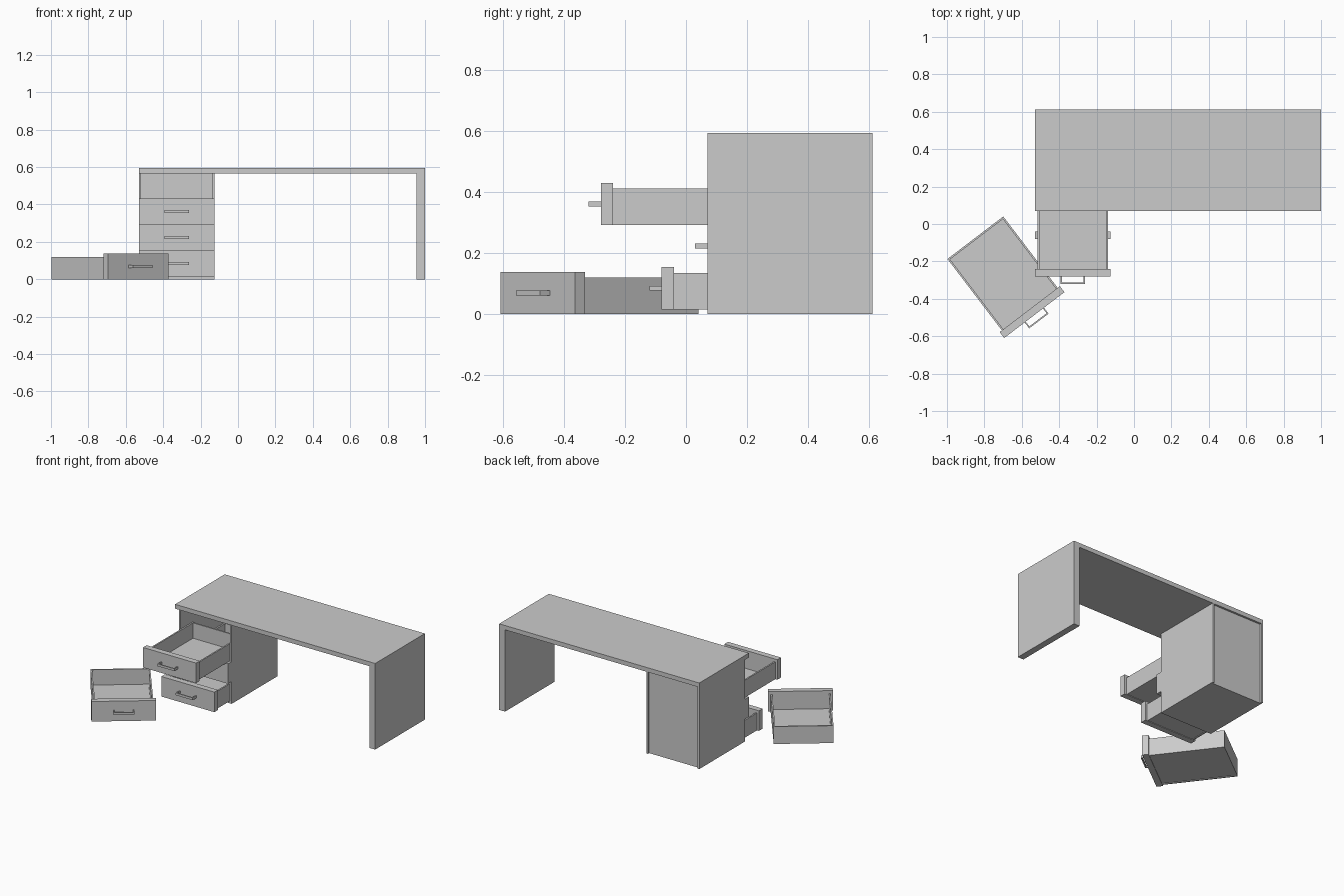
import bpy
import bmesh
from math import radians
from mathutils import Matrix, Vector

cube = bpy.data.objects.get("Cube")
if cube:
    bpy.data.objects.remove(cube, do_unlink=True)

grey = bpy.data.materials.new("plain grey")
grey.use_nodes = True
COLOUR = (0.6, 0.6, 0.6, 1)
grey.diffuse_color = COLOUR
grey.node_tree.nodes["Principled BSDF"].inputs["Base Color"].default_value = COLOUR


def box(name, x, y, z, matrix=Matrix()):
    """Flat-sided box from its (min, max) extents along each axis."""
    low, high = Vector((x[0], y[0], z[0])), Vector((x[1], y[1], z[1]))
    bm = bmesh.new()
    bmesh.ops.create_cube(bm, size=1)
    for v in bm.verts:
        v.co = (low + high) / 2 + v.co * (high - low)
    mesh = bpy.data.meshes.new(name)
    bm.to_mesh(mesh)
    bm.free()
    mesh.materials.append(grey)
    obj = bpy.data.objects.new(name, mesh)
    obj.matrix_world = matrix
    bpy.context.collection.objects.link(obj)
    return obj


# Desk top and far leg
LEFT, INNER = -0.53, -0.125
FRONT, BACK = 0.07, 0.612
TOP = 0.565
box("desk_top", (LEFT, 1), (FRONT, BACK), (TOP, 0.595))
box("leg_panel", (0.955, 1), (FRONT, BACK), (0, TOP))

# Drawer cabinet, set back by the thickness of the drawer fronts
FACE = 0.04
WALL = 0.012
case_y = (FRONT + FACE, BACK)
box("cabinet_outer_side", (LEFT, LEFT + WALL), case_y, (0, TOP))
box("cabinet_inner_side", (INNER - WALL, INNER), case_y, (0, TOP))
inside = (LEFT + WALL, INNER - WALL)
box("cabinet_base", inside, (FRONT + FACE, 0.592), (0, 0.014))
box("cabinet_back", inside, (0.592, 0.598), (0, TOP))

# Drawer: open box, overlapping front and a thin bar handle
HALF_FACE = (INNER - LEFT) / 2
HALF_BOX = 0.1875
DEPTH = 0.52
HEIGHT = 0.12
PITCH = 0.1385
SIDE = 0.01


def drawer(name, matrix):
    """Local origin is the bottom centre of the outer front surface."""
    def part(label, x, y, z):
        box(f"{name}_{label}", x, y, z, matrix)

    part("front", (-HALF_FACE, HALF_FACE), (0, FACE), (0, PITCH))
    part("floor", (-HALF_BOX + SIDE, HALF_BOX - SIDE), (FACE, DEPTH - SIDE), (0.004, 0.014))
    part("back", (-HALF_BOX + SIDE, HALF_BOX - SIDE), (DEPTH - SIDE, DEPTH), (0, HEIGHT))
    grip = (PITCH / 2 - 0.008, PITCH / 2 + 0.008)
    part("handle_bar", (-0.065, 0.065), (-0.04, -0.032), grip)
    for side, s in (("right", -1), ("left", 1)):
        part(side + "_wall", sorted((s * HALF_BOX, s * (HALF_BOX - SIDE))), (FACE, DEPTH), (0, HEIGHT))
        part(side + "_handle_post", sorted((s * 0.065, s * 0.058)), (-0.032, 0), grip)


# Three drawers in the cabinet, pulled out by different amounts
CENTRE = (LEFT + INNER) / 2
for i, (name, pull) in enumerate((("bottom_drawer", 0.15), ("middle_drawer", 0), ("upper_drawer", 0.35))):
    drawer(name, Matrix.Translation((CENTRE, FRONT - pull, 0.015 + i * PITCH)))

# Removed drawer standing on the floor
drawer("loose_drawer", Matrix.Translation((-0.533, -0.487, 0)) @ Matrix.Rotation(radians(37.3), 4, "Z"))
